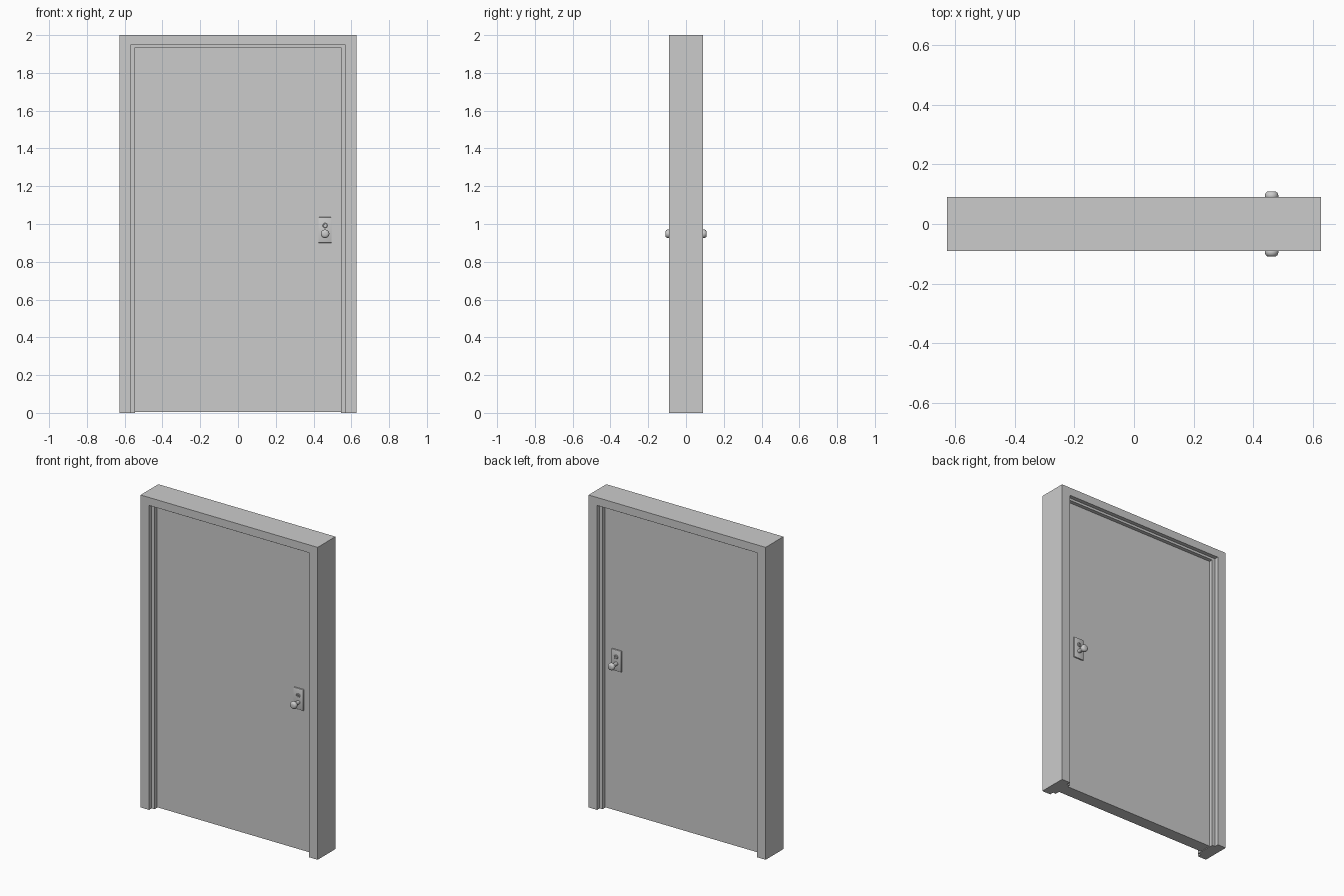
import bpy, bmesh, math

if "Cube" in bpy.data.objects:
    bpy.data.objects.remove(bpy.data.objects["Cube"])

HX, HY, H = 0.627, 0.09, 2.0
LOCK_X = 0.461
DOOR_Y = 0.04


def finish(bm, name, smooth=False):
    bmesh.ops.recalc_face_normals(bm, faces=bm.faces)
    me = bpy.data.meshes.new(name)
    bm.to_mesh(me)
    bm.free()
    ob = bpy.data.objects.new(name, me)
    bpy.context.collection.objects.link(ob)
    if smooth:
        bpy.ops.object.select_all(action='DESELECT')
        ob.select_set(True)
        bpy.context.view_layer.objects.active = ob
        bpy.ops.object.shade_smooth_by_angle(angle=math.radians(35))
    return ob


def box(name, center, size, bevel=0.0):
    bm = bmesh.new()
    bmesh.ops.create_cube(bm, size=1)
    for v in bm.verts:
        v.co = [c + a * s for c, a, s in zip(center, v.co, size)]
    if bevel:
        bmesh.ops.bevel(bm, geom=bm.edges[:], offset=bevel, segments=2,
                        profile=0.5, affect='EDGES')
    return finish(bm, name, bool(bevel))


def lathe(name, profile, x, z, side, n=32):
    """Spin (radius, distance from door) points about a y axis."""
    bm = bmesh.new()
    rings = []
    for r, d in profile:
        rings.append([bm.verts.new((x + r * math.cos(math.tau * i / n),
                                    side * (DOOR_Y + d),
                                    z + r * math.sin(math.tau * i / n)))
                      for i in range(n)])
    for a, b in zip(rings, rings[1:]):
        for i in range(n):
            j = (i + 1) % n
            bm.faces.new((a[i], a[j], b[j], b[i]))
    bm.faces.new(rings[0])
    bm.faces.new(rings[-1])
    return finish(bm, name, True)


# Door frame: stepped section (half width, height, y) mitred round a U
S = 0.026
section = [(HX, H, -HY), (HX, H, HY), (0.567, 1.949, HY), (0.567, 1.949, HY - S),
           (0.546, 1.934, HY - S), (0.546, 1.934, S - HY),
           (0.567, 1.949, S - HY), (0.567, 1.949, -HY)]
bm = bmesh.new()
stations = [[bm.verts.new((sx * w, y, top * h)) for w, h, y in section]
            for sx, top in ((-1, 0), (-1, 1), (1, 1), (1, 0))]
for a, b in zip(stations, stations[1:]):
    for i in range(len(section)):
        j = (i + 1) % len(section)
        bm.faces.new((a[i], a[j], b[j], b[i]))
bm.faces.new(stations[0])
bm.faces.new(stations[-1])
finish(bm, "door_frame")

# Door leaf
box("door_leaf", (0, 0, 0.969), (1.092, 2 * DOOR_Y, 1.93))

# Lock plate, cylinder, keyhole and knob on both faces
knob = [(0.012, 0.004), (0.011, 0.03), (0.013, 0.037), (0.019, 0.044),
        (0.0225, 0.051), (0.0225, 0.057), (0.020, 0.064), (0.015, 0.068),
        (0.008, 0.0695)]
cylinder = [(0.013, 0.004), (0.013, 0.011), (0.011, 0.013), (0.009, 0.013),
            (0.008, 0.010)]
for side, tag in ((-1, "front"), (1, "back")):
    box("lock_plate_" + tag, (LOCK_X, side * (DOOR_Y + 0.002), 0.968),
        (0.07, 0.012, 0.136), 0.003)
    lathe("knob_" + tag, knob, LOCK_X, 0.948, side)
    lathe("lock_cylinder_" + tag, cylinder, LOCK_X, 0.992, side, 24)
    box("keyhole_" + tag, (LOCK_X, side * (DOOR_Y + 0.0105), 0.992),
        (0.003, 0.003, 0.010))
